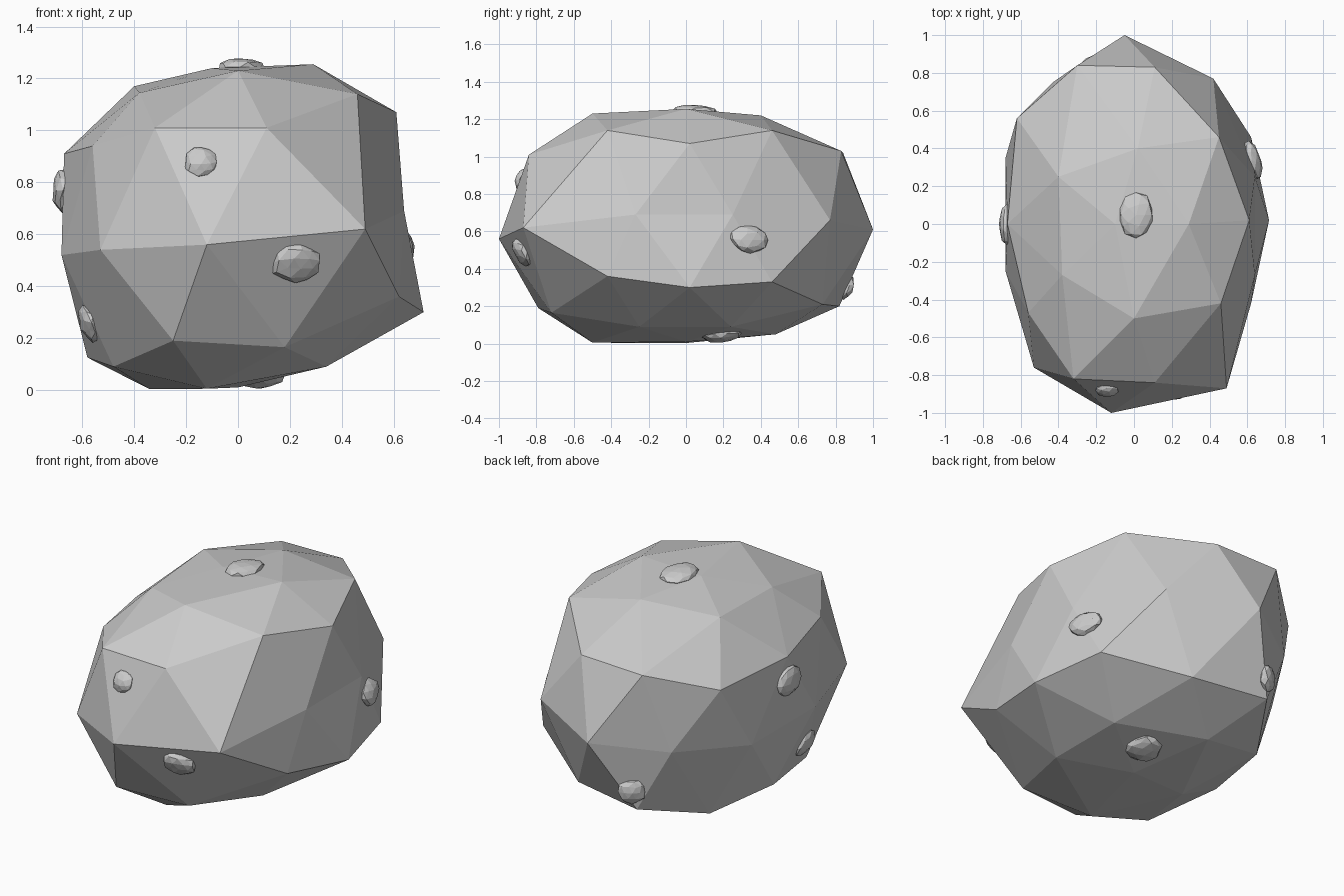
import bpy, bmesh
from mathutils import Vector
from mathutils.bvhtree import BVHTree

if "Cube" in bpy.data.objects:
    bpy.data.objects.remove(bpy.data.objects["Cube"])


def ico(subdivisions):
    bm = bmesh.new()
    bmesh.ops.create_icosphere(bm, subdivisions=subdivisions, radius=1)
    return bm


def finish(bm, name):
    bmesh.ops.recalc_face_normals(bm, faces=bm.faces)
    mesh = bpy.data.meshes.new(name)
    bm.to_mesh(mesh)
    bm.free()
    obj = bpy.data.objects.new(name, mesh)
    bpy.context.collection.objects.link(obj)


# Boulder: squashed, tilted icosphere whose corners snap to chiselled points
CORNERS = [
    (-.10, 0, 1.24), (0, -.50, 1.23), (-.38, -.27, 1.145), (-.40, .25, 1.17),
    (.02, .40, 1.22), (.29, 0, 1.255),                          # crown
    (.11, -.84, 1.01), (-.32, -.82, 1.01), (-.56, -.47, .94), (-.67, 0, .91),
    (-.62, .56, .91), (-.30, .84, 1.02), (.11, .83, 1.03), (.45, .46, 1.14),
    (.61, .02, 1.07), (.46, -.42, 1.14),                        # shoulder
    (-.12, -1, .56), (.49, -.87, .62), (.64, -.27, .69), (.64, .25, .69),
    (.42, .77, .66), (-.05, 1, .61), (-.43, .75, .56), (-.68, .35, .52),
    (-.68, -.25, .52), (-.53, -.76, .54),                       # waist
    (.62, -.42, .36), (.18, -.72, .165), (-.25, -.79, .19), (-.48, -.45, .09),
    (-.58, 0, .125), (-.48, .46, .10), (-.25, .82, .20), (.20, .73, .21),
    (.62, .46, .33), (.715, .02, .30),                          # lower side
    (-.12, -.50, .005), (.34, -.25, .09), (.34, .24, .09), (-.12, .48, .05),
    (-.34, 0, .003), (0, 0, .01),                               # foot
]
rock = ico(2)
for v in rock.verts:
    x, y, z = v.co
    v.co = (.68 * x, .97 * y, .62 + .62 * z + .13 * x)
free = list(rock.verts)
for corner in map(Vector, CORNERS):
    v = min(free, key=lambda w: (w.co - corner).length)
    v.co = corner
    free.remove(v)
rock.normal_update()
surface = BVHTree.FromBMesh(rock)
finish(rock, "boulder")

# Pebbles: half-sunk little stones, flattened along the boulder's surface
PEBBLES = {
    "top_pebble": ((.01, .05, 1.25), (.10, .125, .08)),
    "front_upper_pebble": ((-.145, -.90, .89), (.068, .07, .065)),
    "front_lower_pebble": ((.235, -.91, .47), (.105, .09, .085)),
    "left_upper_pebble": ((-.69, 0, .77), (.09, .11, .09)),
    "left_lower_pebble": ((-.59, -.30, .25), (.08, .10, .08)),
    "right_pebble": ((.65, .35, .565), (.09, .115, .08)),
    "back_pebble": ((-.25, .87, .31), (.08, .08, .08)),
    "bottom_pebble": ((.09, .19, .04), (.10, .115, .08)),
}
for name, (place, radii) in PEBBLES.items():
    spot, normal, _, _ = surface.find_nearest(Vector(place))
    bm = ico(2)
    for i, v in enumerate(bm.verts):
        p = Vector(a * b for a, b in zip(v.co, radii)) * (1 - .06 * (i % 3))
        v.co = spot + p - normal * p.dot(normal) * .5
    finish(bm, name)
